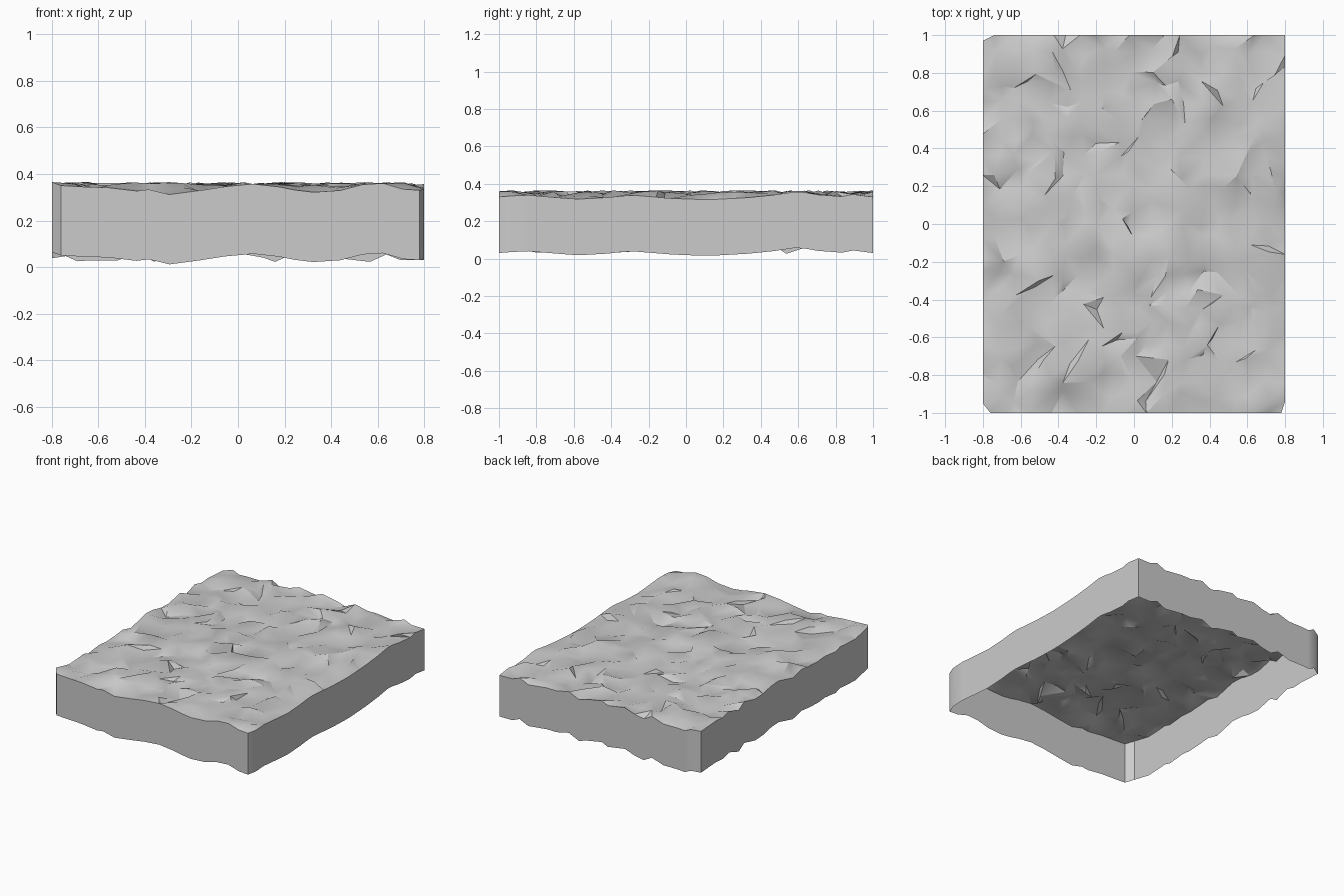
import bpy, bmesh, math, random

random.seed(11)
cube = bpy.data.objects.get("Cube")
if cube:
    bpy.data.objects.remove(cube, do_unlink=True)

HX, HY = 0.8, 1.0          # half width and half depth
NX, NY = 18, 22            # cells of the rough surface
DROP = 0.3                 # height of the side walls

stone = bpy.data.materials.new("stone grey")
stone.use_nodes = True
stone.diffuse_color = (0.6, 0.6, 0.6, 1)
stone.node_tree.nodes["Principled BSDF"].inputs["Base Color"].default_value = (0.6, 0.6, 0.6, 1)

# Wavy rim heights along the front and the right side
FRONT = [(-0.8, .35), (-0.53, .34), (-0.45, .325), (-0.33, .34), (-0.28, .3), (-0.12, .34),
         (0.1, .36), (0.3, .32), (0.45, .33), (0.59, .37), (0.7, .335), (0.8, .33)]
SIDE = [(-1, .33), (-0.85, .34), (-0.67, .325), (-0.53, .315), (-0.3, .34), (-0.05, .32),
        (0.13, .315), (0.4, .33), (0.6, .36), (0.8, .325), (0.9, .345), (1, .33)]


def profile(points, t):
    for (a, za), (b, zb) in zip(points, points[1:]):
        if t <= b:
            return za + (zb - za) * max(0, t - a) / (b - a)
    return points[-1][1]


def jitter(amount):
    return random.uniform(-amount, amount)


# Rough top: a grid with every point shifted at random
bm = bmesh.new()
rows = []
for j in range(NY + 1):
    row = []
    for i in range(NX + 1):
        x, y = HX * (2 * i / NX - 1), HY * (2 * j / NY - 1)
        z = 0.343 + jitter(0.022)
        if 0 < i < NX:
            x += jitter(0.034)
        if 0 < j < NY:
            y += jitter(0.034)
        if j == 0:
            z = profile(FRONT, x)
        elif i == NX:
            z = profile(SIDE, y)
        row.append(bm.verts.new((x, y, z)))
    rows.append(row)

# Slightly clipped corners
rows[0][0].co.x = -0.76
rows[1][0].co.y = -0.95
rows[NY][0].co.x = -0.74
rows[NY - 1][0].co.y = 0.97
rows[0][NX].co.x = 0.78
rows[1][NX].co.y = -0.94

for j in range(NY):
    for i in range(NX):
        a, b = rows[j][i], rows[j][i + 1]
        c, d = rows[j + 1][i + 1], rows[j + 1][i]
        if random.random() < 0.5:
            bm.faces.new((a, b, c))
            bm.faces.new((a, c, d))
        else:
            bm.faces.new((a, b, d))
            bm.faces.new((b, c, d))

# Side walls follow the rim and leave the underside open
rim = [e for e in bm.edges if e.is_boundary]
walls = bmesh.ops.extrude_edge_only(bm, edges=rim)
low = [g for g in walls["geom"] if isinstance(g, bmesh.types.BMVert)]
bmesh.ops.translate(bm, verts=low, vec=(0, 0, -DROP))
bmesh.ops.recalc_face_normals(bm, faces=bm.faces)
bm.normal_update()
if sum(f.normal.z for f in bm.faces) < 0:
    bmesh.ops.reverse_faces(bm, faces=bm.faces)

mesh = bpy.data.meshes.new("rough_slab")
bm.to_mesh(mesh)
bm.free()
mesh.materials.append(stone)
slab = bpy.data.objects.new("rough_slab", mesh)
bpy.context.collection.objects.link(slab)
bpy.context.view_layer.objects.active = slab
slab.select_set(True)
bpy.ops.object.shade_smooth_by_angle(angle=math.radians(35))
